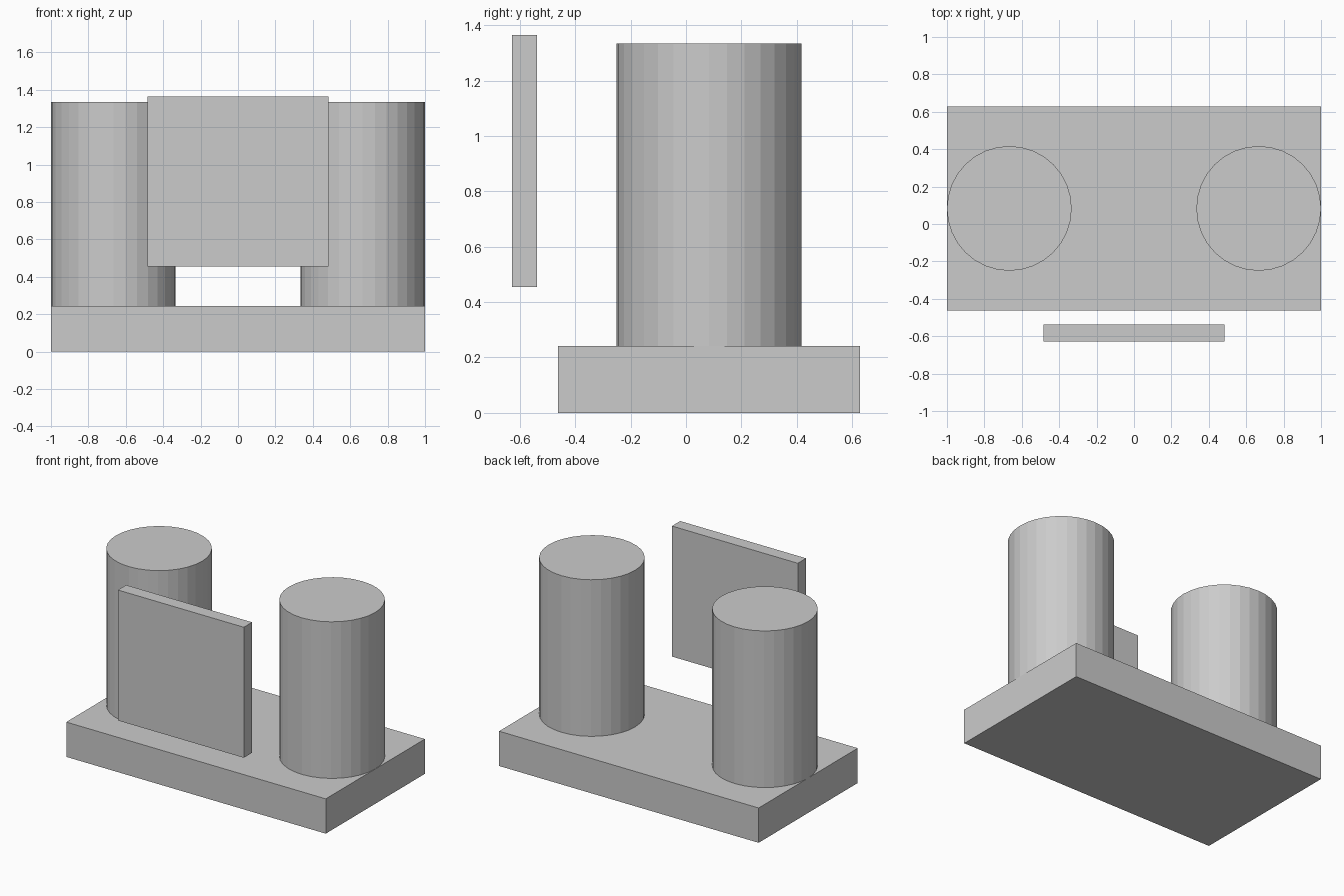
import bpy

cube = bpy.data.objects.get("Cube")
if cube:
    bpy.data.objects.remove(cube, do_unlink=True)

# Single grey finish
grey = bpy.data.materials.new("plain grey")
grey.use_nodes = True
colour = (0.6, 0.6, 0.6, 1)
grey.diffuse_color = colour
grey.node_tree.nodes["Principled BSDF"].inputs["Base Color"].default_value = colour


def finish(name):
    obj = bpy.context.object
    obj.name = name
    obj.data.materials.append(grey)
    return obj


def box(name, size, centre):
    bpy.ops.mesh.primitive_cube_add(size=1, location=centre)
    obj = finish(name)
    obj.scale = size
    bpy.ops.object.transform_apply(location=False, rotation=False, scale=True)


BASE_TOP = 0.2424
BASE_Y = 0.0833
HEIGHT = 1.0909
RADIUS = 1 / 3

# Base slab
box("base_slab", (2, 1.0909, BASE_TOP), (0, BASE_Y, BASE_TOP / 2))

# Upright panel, held clear of the slab at the front
box("front_panel", (0.9697, 0.0909, 0.9091), (0, -0.5833, 0.9091))

# Pair of faceted columns flush with the slab ends
for side, sign in (("left", 1), ("right", -1)):
    bpy.ops.mesh.primitive_cylinder_add(
        vertices=32, radius=RADIUS, depth=HEIGHT,
        location=(sign * (1 - RADIUS), BASE_Y, BASE_TOP + HEIGHT / 2))
    finish(side + "_column")
